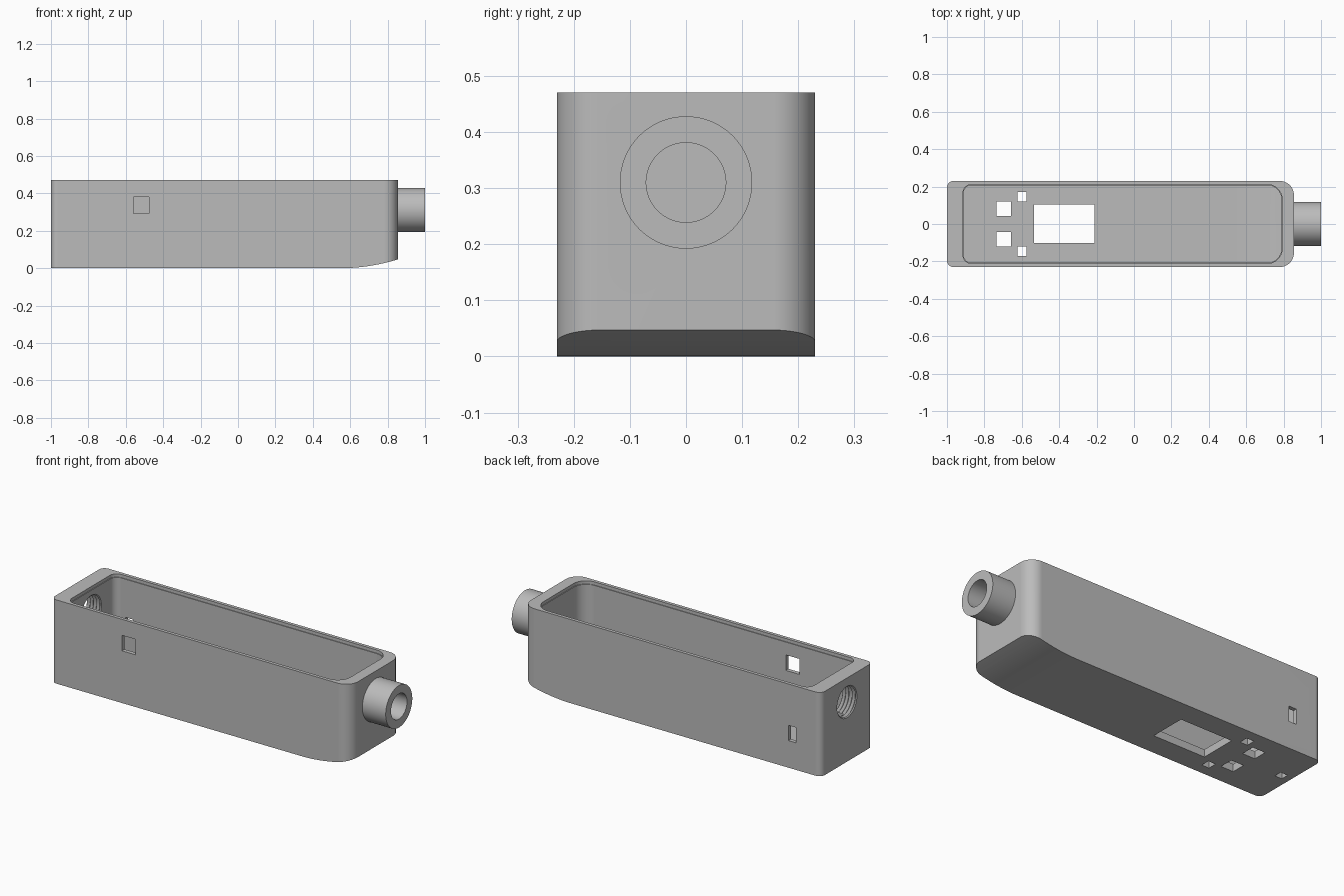
import bpy, bmesh
from math import sin, cos, pi
from mathutils import Vector

if "Cube" in bpy.data.objects:
    bpy.data.objects.remove(bpy.data.objects["Cube"], do_unlink=True)

grey = bpy.data.materials.new("plastic_grey")
grey.use_nodes = True
colour = (0.5, 0.5, 0.5, 1)
grey.diffuse_color = colour
grey.node_tree.nodes["Principled BSDF"].inputs["Base Color"].default_value = colour


def make_object(name, bm):
    bmesh.ops.recalc_face_normals(bm, faces=bm.faces)
    mesh = bpy.data.meshes.new(name)
    bm.to_mesh(mesh)
    bm.free()
    mesh.materials.append(grey)
    obj = bpy.data.objects.new(name, mesh)
    bpy.context.collection.objects.link(obj)
    return obj


def prism(name, outline, direction):
    """Extrude a closed outline along a direction."""
    bm = bmesh.new()
    face = bm.faces.new([bm.verts.new(p) for p in outline])
    new = bmesh.ops.extrude_face_region(bm, geom=[face])["geom"]
    verts = [g for g in new if isinstance(g, bmesh.types.BMVert)]
    bmesh.ops.translate(bm, verts=verts, vec=Vector(direction))
    return make_object(name, bm)


def box(name, x0, x1, y0, y1, z0, z1):
    outline = [(x0, y0, z0), (x1, y0, z0), (x1, y1, z0), (x0, y1, z0)]
    return prism(name, outline, (0, 0, z1 - z0))


def lathe(name, profile, z, steps=64):
    """Spin (x, radius) points round an x-parallel axis, with closed ends."""
    bm = bmesh.new()
    rings = [[bm.verts.new((x, r * cos(2 * pi * i / steps), z + r * sin(2 * pi * i / steps)))
              for i in range(steps)] for x, r in profile]
    for a, b in zip(rings, rings[1:]):
        for i in range(steps):
            j = (i + 1) % steps
            bm.faces.new((a[i], a[j], b[j], b[i]))
    bm.faces.new(rings[0])
    bm.faces.new(rings[-1])
    return make_object(name, bm)


def combine(target, tool, operation):
    mod = target.modifiers.new(operation, "BOOLEAN")
    mod.operation = operation
    mod.solver = "EXACT"
    mod.object = tool
    bpy.context.view_layer.update()
    graph = bpy.context.evaluated_depsgraph_get()
    result = bpy.data.meshes.new_from_object(target.evaluated_get(graph))
    target.modifiers.clear()
    target.data = result
    bpy.data.objects.remove(tool, do_unlink=True)


def plan(x0, x1, half, r_back, r_nose, z, steps=12):
    """Rounded plan outline: tight corners at one end, broad at the other."""
    corners = [(x1, 1, r_nose, 0), (x0, 1, r_back, 1), (x0, -1, r_back, 2), (x1, -1, r_nose, 3)]
    points = []
    for x, side, r, quarter in corners:
        cx = x - r if x == x1 else x + r
        for i in range(steps + 1):
            a = (quarter + i / steps) * pi / 2
            points.append((cx + r * cos(a), side * (half - r) + r * sin(a), z))
    return points


def rounded_tub(name, x0, x1, half, r_back, r_nose, floor, top):
    """Rounded block whose underside curves up towards the nose."""
    block = prism(name, plan(x0, x1, half, r_back, r_nose, floor - 0.1), (0, 0, top - floor + 0.1))
    side = [(-1.2, -0.5, 1), (-1.2, -0.5, floor)]
    for i in range(21):
        t = 0.45 * i / 20
        side.append((0.55 + t, -0.5, floor + t * t / 1.98))
    side.append((1.0, -0.5, 1))
    combine(block, prism("side_profile", side, (0, 1, 0)), "INTERSECT")
    return block


# Shell with open top and a fine step round the rim
body = rounded_tub("case_body", -1, 0.855, 0.23, 0.035, 0.075, 0, 0.47)
cavity = rounded_tub("cavity", -0.91, 0.788, 0.207, 0.04, 0.075, 0.042, 0.6)
combine(body, cavity, "DIFFERENCE")
rim = prism("rim_step", plan(-0.914, 0.792, 0.211, 0.044, 0.079, 0.452), (0, 0, 0.1))
combine(body, rim, "DIFFERENCE")

# Nose tube with a blind bore
combine(body, lathe("nose_tube", [(0.83, 0.118), (1.0, 0.118)], 0.31), "UNION")
combine(body, lathe("nose_bore", [(0.82, 0.071), (1.1, 0.071)], 0.31), "DIFFERENCE")

# Threaded socket through the thick end wall
thread = [(-1.03, 0.094)]
for i in range(6):
    x = -1.005 + i * 0.02
    thread += [(x, 0.094), (x + 0.01, 0.082)]
combine(body, lathe("threaded_socket", thread, 0.335), "DIFFERENCE")

# Openings in floor and walls
openings = [
    ("display_window", -0.535, -0.212, -0.102, 0.105, -0.1, 0.1),
    ("side_port", -0.56, -0.475, -0.3, -0.15, 0.293, 0.38),
    ("back_slot", -0.843, -0.797, 0.15, 0.3, 0.152, 0.238),
    ("grub_screw_hole", -0.962, -0.918, -0.022, 0.022, -0.1, 0.3),
]
for s in (1, -1):
    for label, x0, x1, y, h in (("button_hole", -0.735, -0.657, 0.082, 0.039),
                                ("light_hole", -0.622, -0.576, 0.146, 0.025)):
        openings.append((label, x0, x1, s * y - h, s * y + h, -0.1, 0.1))
for opening in openings:
    combine(body, box(*opening), "DIFFERENCE")

# Shading
bpy.ops.object.select_all(action="DESELECT")
body.select_set(True)
bpy.context.view_layer.objects.active = body
bpy.ops.object.shade_smooth_by_angle(angle=0.5)
weighted = body.modifiers.new("even_normals", "WEIGHTED_NORMAL")
weighted.keep_sharp = True
